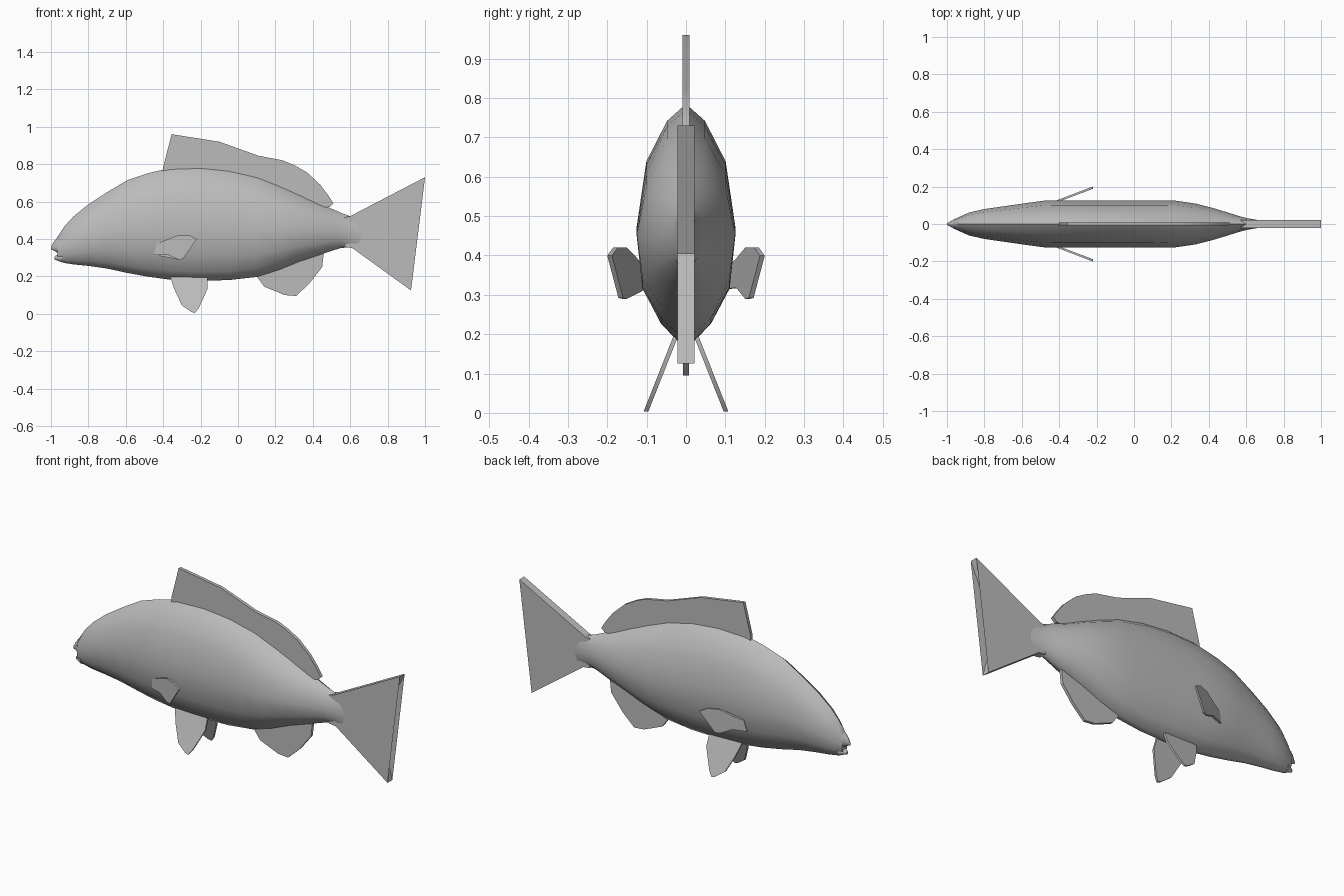
import bpy, bmesh, math

if "Cube" in bpy.data.objects:
    bpy.data.objects.remove(bpy.data.objects["Cube"])

grey = bpy.data.materials.new("scale grey")
grey.diffuse_color = (0.5, 0.5, 0.5, 1)
grey.use_nodes = True
grey.node_tree.nodes["Principled BSDF"].inputs["Base Color"].default_value = grey.diffuse_color

# Half cross-section: (height fraction, width fraction)
SECTION = [(0, 0.12), (.08, .5), (.23, .88), (.48, 1), (.76, .8), (.93, .38)]


def finish(name, bm, angle):
    bmesh.ops.recalc_face_normals(bm, faces=bm.faces)
    mesh = bpy.data.meshes.new(name)
    bm.to_mesh(mesh)
    bm.free()
    mesh.materials.append(grey)
    ob = bpy.data.objects.new(name, mesh)
    bpy.context.collection.objects.link(ob)
    bpy.ops.object.select_all(action='DESELECT')
    ob.select_set(True)
    bpy.context.view_layer.objects.active = ob
    bpy.ops.object.shade_smooth_by_angle(angle=math.radians(angle))


def loft(name, stations):
    """Skin rings placed along x; station = (x, bottom, top, half width)."""
    loop = SECTION + [(1, 0)] + [(h, -w) for h, w in reversed(SECTION)]
    bm = bmesh.new()
    rings = [[bm.verts.new((x, w * fw, lo + (hi - lo) * fh)) for fh, fw in loop]
             for x, lo, hi, w in stations]
    n = len(loop)
    for a, b in zip(rings, rings[1:]):
        for i in range(n):
            j = (i + 1) % n
            bm.faces.new((a[i], a[j], b[j], b[i]))
    bm.faces.new(rings[0])
    bm.faces.new(rings[-1])
    finish(name, bm, 50)


def plate(name, outline, half, centre=lambda x, z: 0):
    """Thin fin from an (x, z) outline, offset sideways by centre(x, z)."""
    bm = bmesh.new()
    sides = [[bm.verts.new((x, centre(x, z) + s * half, z)) for x, z in outline]
             for s in (-1, 1)]
    n = len(outline)
    for i in range(n):
        j = (i + 1) % n
        bm.faces.new((sides[0][i], sides[0][j], sides[1][j], sides[1][i]))
    caps = [bm.faces.new(s) for s in sides]
    bmesh.ops.triangulate(bm, faces=caps)
    finish(name, bm, 30)


# Body
loft("body", [
    (-.965, .285, .41, .024), (-.93, .272, .465, .04), (-.88, .264, .52, .062),
    (-.80, .256, .585, .08), (-.70, .242, .65, .094), (-.59, .218, .715, .11),
    (-.48, .198, .752, .125), (-.36, .182, .78, .126), (-.2, .177, .785, .126),
    (-.05, .18, .77, .126), (.1, .197, .735, .126), (.22, .235, .687, .125),
    (.33, .28, .638, .109), (.42, .309, .595, .086), (.5, .336, .562, .062),
    (.55, .352, .54, .046), (.60, .355, .522, .032), (.66, .33, .53, .022)])

# Lips with an open notch between them
loft("upper_lip", [(-1, .343, .357, .004), (-.985, .338, .385, .013),
                   (-.964, .326, .411, .024)])
loft("lower_lip", [(-.982, .29, .306, .007), (-.964, .284, .318, .018),
                   (-.94, .274, .33, .03)])

# Fins on the centre line
plate("tail_fin", [(.57, .357), (.57, .515), (.6, .522), (1, .73), (.85, .405),
                   (.925, .125), (.61, .352)], .021)
plate("dorsal_fin", [(-.4, .72), (-.4, .785), (-.355, .96), (-.1, .92), (.11, .845),
                     (.24, .82), (.30, .795), (.37, .755), (.44, .69), (.485, .63),
                     (.51, .59), (.49, .572), (.42, .56), (.2, .64)], .009)
plate("anal_fin", [(.08, .24), (.1, .2), (.14, .145), (.25, .1), (.31, .095),
                   (.38, .16), (.45, .25), (.46, .34), (.25, .3)], .008)

# Paired fins
for side, label in ((-1, "right"), (1, "left")):
    plate(label + "_pelvic_fin",
          [(-.36, .22), (-.36, .19), (-.34, .13), (-.3, .045), (-.25, .01),
           (-.23, .004), (-.21, .03), (-.162, .135), (-.165, .22)], .006,
          lambda x, z: side * (.024 + (.2 - z) * .395))
    plate(label + "_pectoral_fin",
          [(-.45, .315), (-.435, .375), (-.385, .39), (-.32, .42), (-.26, .42),
           (-.22, .4), (-.295, .292), (-.32, .29), (-.38, .318)], .006,
          lambda x, z: side * (.122 + (x + .41) * .38))
